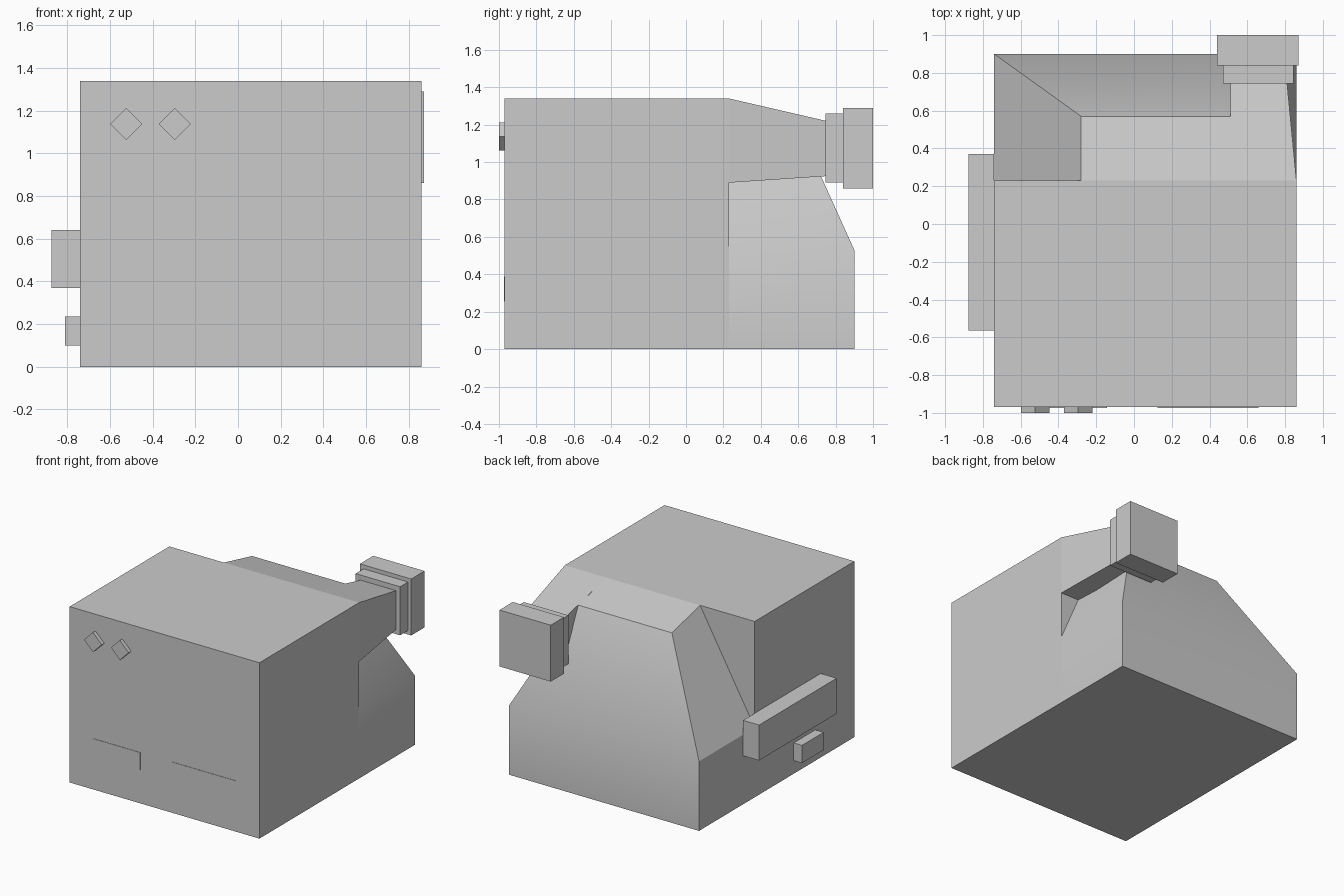
import bpy, bmesh, math

if "Cube" in bpy.data.objects:
    bpy.data.objects.remove(bpy.data.objects["Cube"])

gray = bpy.data.materials.new("light gray")
gray.diffuse_color = (0.6, 0.6, 0.6, 1)
gray.use_nodes = True
gray.node_tree.nodes["Principled BSDF"].inputs["Base Color"].default_value = gray.diffuse_color


def finish(name, bm, smooth=False):
    bmesh.ops.recalc_face_normals(bm, faces=bm.faces[:])
    mesh = bpy.data.meshes.new(name)
    bm.to_mesh(mesh)
    bm.free()
    mesh.materials.append(gray)
    obj = bpy.data.objects.new(name, mesh)
    bpy.context.collection.objects.link(obj)
    if smooth:
        bpy.ops.object.select_all(action='DESELECT')
        obj.select_set(True)
        bpy.context.view_layer.objects.active = obj
        bpy.ops.object.shade_smooth_by_angle(angle=math.radians(30))
    return obj


def loft(name, rings, smooth=False):
    """Closed solid through a list of four-point rings."""
    bm = bmesh.new()
    loops = [[bm.verts.new(p) for p in ring] for ring in rings]
    for a, b in zip(loops, loops[1:]):
        for i in range(4):
            j = (i + 1) % 4
            bm.faces.new((a[i], a[j], b[j], b[i]))
    bm.faces.new(loops[0][::-1])
    bm.faces.new(loops[-1])
    return finish(name, bm, smooth)


def box(name, x, y, z):
    def ring(h):
        return [(x[0], y[0], h), (x[1], y[0], h), (x[1], y[1], h), (x[0], y[1], h)]
    return loft(name, [ring(z[0]), ring(z[1])])


L, R, SEAM, BACK, TOP = -0.74, 0.86, 0.23, 0.90, 1.34

# Main housing
box("housing", (L, R), (-0.97, SEAM), (0, TOP))

# Tapered rear hump: straight base, then sloped sides and back
base = [(L, SEAM), (R, SEAM), (R, BACK), (L, BACK)]
loft("rear_hump", [
    [(x, y, 0) for x, y in base],
    [(x, y, 0.53) for x, y in base],
    [(-0.28, SEAM, TOP), (0.51, SEAM, TOP), (0.51, 0.57, 1.26), (-0.28, 0.57, 1.26)],
], smooth=True)

# Tapered neck running back to the eyepiece
loft("eyepiece_neck", [
    [(x, y, z) for x, z in ((0.51, z0), (x1, z0), (x1, z1), (0.51, z1))]
    for y, x1, z0, z1 in ((SEAM, R, 0.89, TOP), (0.75, 0.81, 0.925, 1.22))
])
box("eyepiece_collar", (0.47, 0.845), (0.745, 0.84), (0.89, 1.26))
box("eyepiece", (0.44, 0.872), (0.84, 1.0), (0.86, 1.29))

# Left side grip and button
box("side_grip", (-0.875, L), (-0.565, 0.37), (0.37, 0.64))
box("side_button", (-0.81, L), (-0.50, -0.24), (0.10, 0.235))

# Diamond studs on the front
for i, cx in enumerate((-0.523, -0.296)):
    r, cz = 0.075, 1.138
    outline = [(cx - r, cz), (cx, cz - r), (cx + r, cz), (cx, cz + r)]
    loft(f"diamond_stud_{i + 1}", [[(x, y, z) for x, z in outline] for y in (-1.0, -0.97)])

# Thin rectangular panels on the front
for i, span in enumerate(((-0.543, -0.143), (0.125, 0.66))):
    box(f"front_panel_{i + 1}", span, (-0.973, -0.97), (0.255, 0.388))
